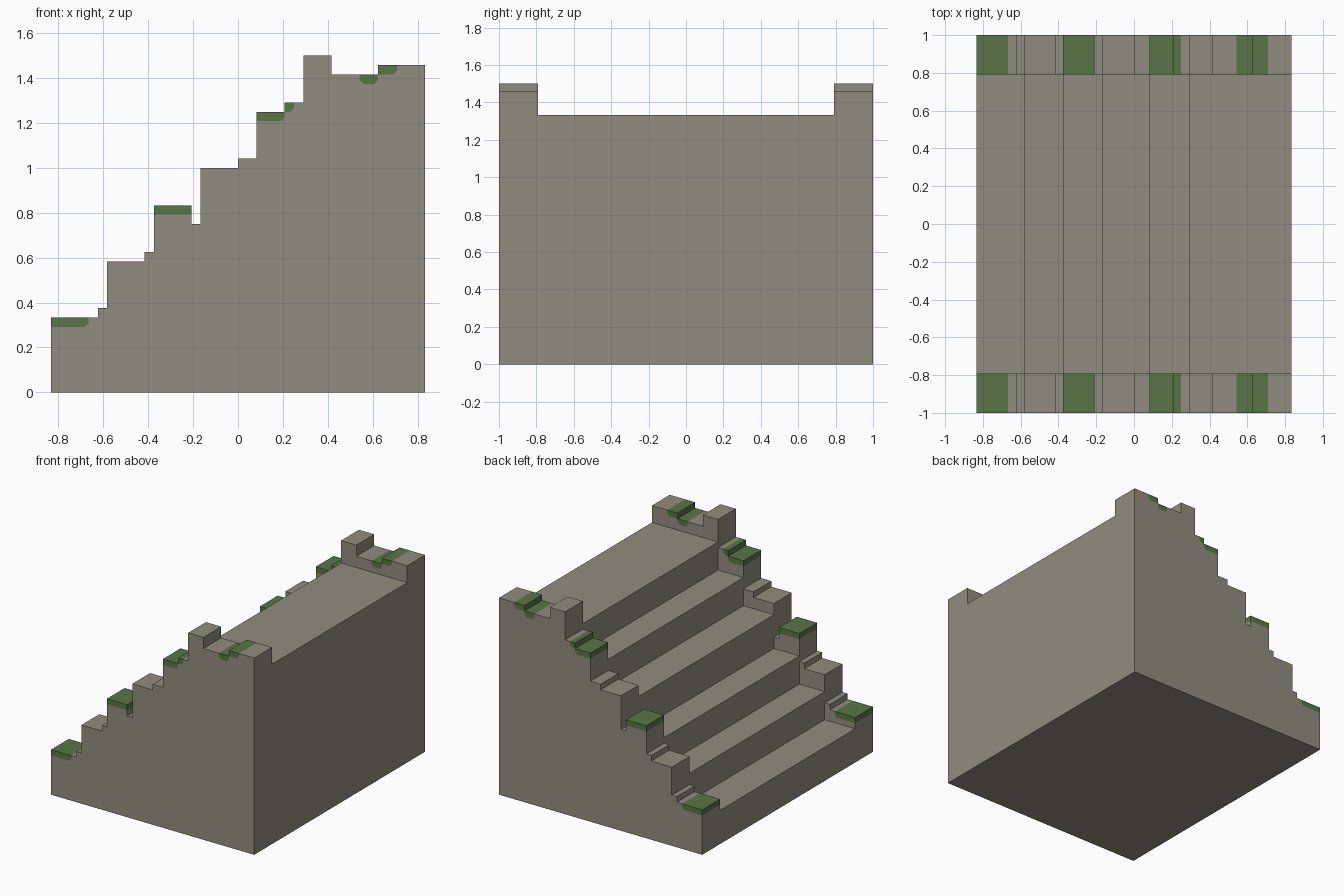
import bpy
import bmesh

cube = bpy.data.objects.get("Cube")
if cube:
    bpy.data.objects.remove(cube, do_unlink=True)

U = 1 / 24          # block grid size
HALF_LENGTH = 20
INNER, OUTER = 19, 24   # side walls, measured across the stairs
CHAMFER = 0.4


def make_material(name, color):
    mat = bpy.data.materials.new(name)
    mat.use_nodes = True
    mat.diffuse_color = color
    mat.node_tree.nodes["Principled BSDF"].inputs["Base Color"].default_value = color
    return mat


stone = make_material("grey stone", (0.28, 0.27, 0.215, 1))
moss = make_material("green moss", (0.102, 0.178, 0.063, 1))


def prism(name, outline, y0, y1, mat):
    """Extrude an x-z outline from y0 to y1."""
    bm = bmesh.new()
    face = bm.faces.new([bm.verts.new((x * U, y0 * U, z * U)) for x, z in outline])
    extruded = bmesh.ops.extrude_face_region(bm, geom=[face])["geom"]
    verts = [g for g in extruded if isinstance(g, bmesh.types.BMVert)]
    bmesh.ops.translate(bm, verts=verts, vec=(0, (y1 - y0) * U, 0))
    bmesh.ops.recalc_face_normals(bm, faces=bm.faces)
    mesh = bpy.data.meshes.new(name)
    bm.to_mesh(mesh)
    bm.free()
    mesh.materials.append(mat)
    obj = bpy.data.objects.new(name, mesh)
    bpy.context.collection.objects.link(obj)
    return obj


def cap_underside(x0, x1, z, cut_left, cut_right):
    """Lower edge of a moss cap, with its free corners cut off."""
    path = [(x0, z - 1)]
    if cut_left:
        path = [(x0, z - 1 + CHAMFER), (x0 + CHAMFER, z - 1)]
    if cut_right:
        return path + [(x1 - CHAMFER, z - 1), (x1, z - 1 + CHAMFER)]
    return path + [(x1, z - 1)]


# Stairs: each tread starts at x and has height z
treads = [(-20, 6), (-14, 11), (-9, 16), (-4, 22), (2, 27), (7, 32)]
outline = [(-HALF_LENGTH, 0)]
for i, (x, z) in enumerate(treads):
    end = treads[i + 1][0] if i + 1 < len(treads) else HALF_LENGTH
    outline += [(x, z), (end, z)]
outline.append((HALF_LENGTH, 0))
prism("stairs", outline, -INNER, INNER, stone)

# Ledges of the side walls: start, end, height, moss (left cut, right cut) or None
ledges = [
    (-20, -16, 8, (False, True)), (-16, -15, 8, None), (-15, -14, 9, None),
    (-14, -10, 14, None), (-10, -9, 15, None), (-9, -5, 20, (False, False)),
    (-5, -4, 18, None), (-4, 0, 24, None), (0, 2, 25, None),
    (2, 5, 30, (False, True)), (5, 6, 31, (False, True)), (6, 7, 31, None),
    (7, 10, 36, None), (10, 13, 34, None), (13, 15, 34, (True, True)),
    (15, 17, 35, (False, True)), (17, 20, 35, None),
]

wall = [(-HALF_LENGTH, 0)]
caps = []
for x0, x1, z, cuts in ledges:
    if cuts:
        under = cap_underside(x0, x1, z, *cuts)
        wall += under
        caps.append(under + [(x1, z), (x0, z)])
    else:
        wall += [(x0, z), (x1, z)]
wall.append((HALF_LENGTH, 0))
wall = [p for i, p in enumerate(wall) if i == 0 or p != wall[i - 1]]

# Both side walls with their moss caps
for side, sign in (("front", -1), ("back", 1)):
    y0, y1 = sorted((sign * INNER, sign * OUTER))
    prism(side + "_wall", wall, y0, y1, stone)
    for n, cap in enumerate(caps, 1):
        prism(f"{side}_moss_cap_{n}", cap, y0, y1, moss)
